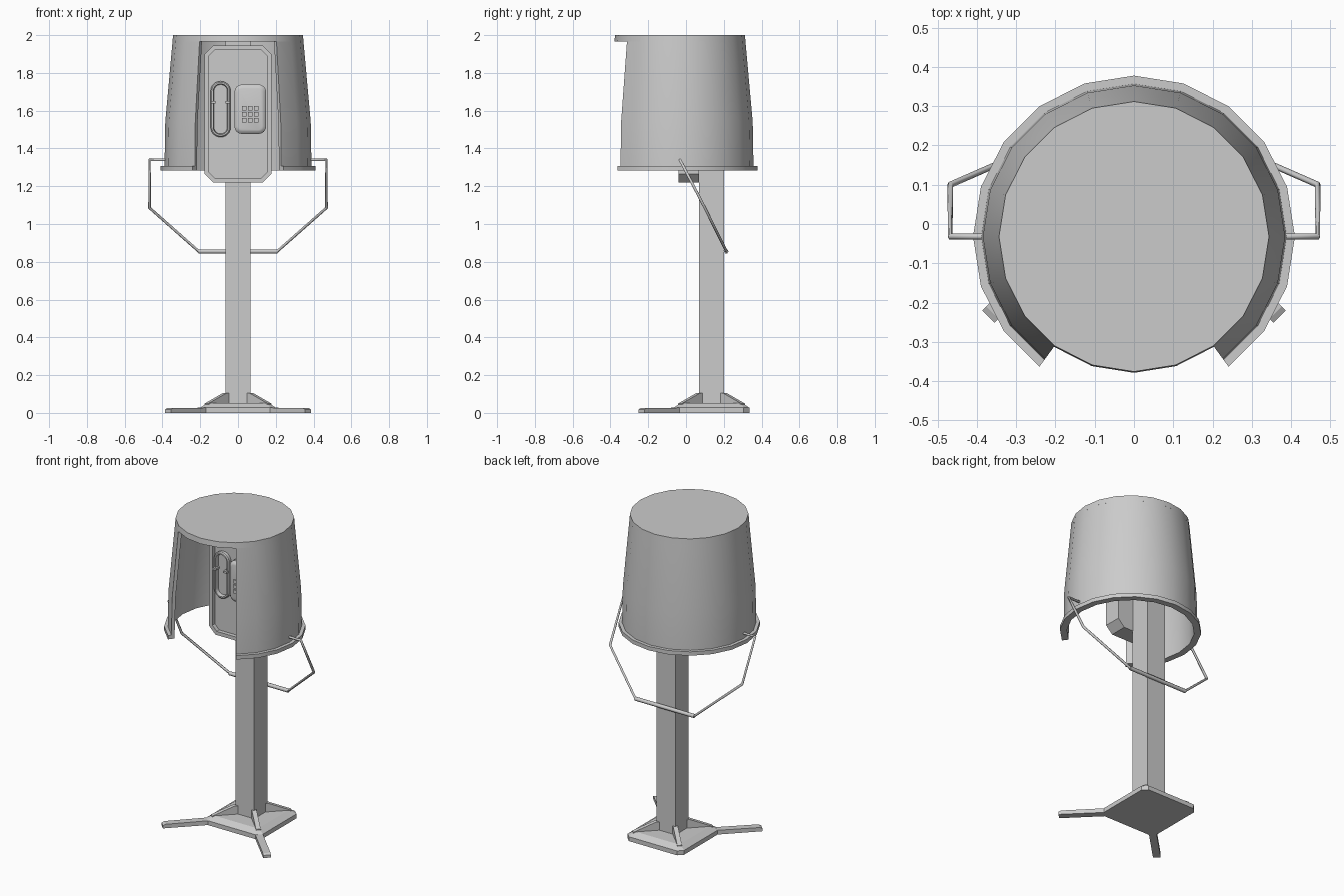
import bpy, bmesh, math
from mathutils import Vector, Matrix

if "Cube" in bpy.data.objects:
    bpy.data.objects.remove(bpy.data.objects["Cube"])

CY = -0.032          # hood axis
PY = 0.135           # pole axis


def finish(bm, name, smooth=False):
    bmesh.ops.recalc_face_normals(bm, faces=bm.faces)
    me = bpy.data.meshes.new(name)
    bm.to_mesh(me)
    bm.free()
    ob = bpy.data.objects.new(name, me)
    bpy.context.collection.objects.link(ob)
    if smooth:
        bpy.context.view_layer.objects.active = ob
        ob.select_set(True)
        bpy.ops.object.shade_smooth_by_angle(angle=math.radians(30))
        ob.select_set(False)
    return ob


def extruded(pts, vec):
    """Closed outline extruded along vec; returns bmesh and the far face."""
    bm = bmesh.new()
    f = bm.faces.new([bm.verts.new(p) for p in pts])
    r = bmesh.ops.extrude_face_region(bm, geom=[f], use_keep_orig=True)
    vs = [g for g in r['geom'] if isinstance(g, bmesh.types.BMVert)]
    far = [g for g in r['geom'] if isinstance(g, bmesh.types.BMFace)][0]
    bmesh.ops.translate(bm, verts=vs, vec=vec)
    bmesh.ops.recalc_face_normals(bm, faces=bm.faces)
    return bm, far


def rounded(cx, cz, w, h, r, n):
    """Rounded rectangle outline in x, z with n steps per corner."""
    out = []
    for k, (sx, sz) in enumerate([(1, 1), (-1, 1), (-1, -1), (1, -1)]):
        for i in range(n + 1):
            a = math.pi / 2 * (k + i / n)
            out.append((cx + sx * (w / 2 - r) + r * math.cos(a),
                        cz + sz * (h / 2 - r) + r * math.sin(a)))
    return out


def box(name, x0, x1, y0, y1, z0, z1):
    bm, _ = extruded([(x0, y0, z0), (x1, y0, z0), (x1, y1, z0), (x0, y1, z0)], (0, 0, z1 - z0))
    return finish(bm, name)


def inset(bm, face, t, dy):
    bmesh.ops.inset_region(bm, faces=[face], thickness=t)
    bmesh.ops.translate(bm, verts=face.verts, vec=(0, dy, 0))


def tube(name, pts, r, sides):
    cu = bpy.data.curves.new(name, 'CURVE')
    cu.dimensions = '3D'
    cu.bevel_depth = r
    cu.bevel_resolution = sides
    cu.use_fill_caps = True
    sp = cu.splines.new('POLY')
    sp.points.add(len(pts) - 1)
    for p, c in zip(sp.points, pts):
        p.co = (*c, 1)
    ob = bpy.data.objects.new(name, cu)
    bpy.context.collection.objects.link(ob)
    return ob


# hood wall: closed profile swept round 16 of 20 sides, open at the front
profile = [(0.345, 1.985), (0.385, 1.54), (0.389, 1.308), (0.41, 1.308), (0.41, 1.283),
           (0.37, 1.283), (0.364, 1.54), (0.323, 1.985)]
bm = bmesh.new()
rings = []
for i in range(17):
    a = math.radians(-54 + 18 * i)
    rings.append([bm.verts.new((r * math.cos(a), CY + r * math.sin(a), z)) for r, z in profile])
for a, b in zip(rings, rings[1:]):
    for j in range(len(profile)):
        k = (j + 1) % len(profile)
        bm.faces.new((a[j], a[k], b[k], b[j]))
bm.faces.new(rings[0])
bm.faces.new(rings[-1])
finish(bm, "hood_wall", True)

# hood top disc
bm = bmesh.new()
bmesh.ops.create_cone(bm, cap_ends=True, segments=20, radius1=0.347, radius2=0.344, depth=0.035,
                      matrix=Matrix.Translation((0, CY, 1.9825)) @ Matrix.Rotation(math.pi / 2, 4, 'Z'))
finish(bm, "hood_top", True)

# pole
box("pole", -0.067, 0.067, PY - 0.067, PY + 0.067, 0.03, 1.97)

# base plate with clipped corners and a sloped top edge
h, c = 0.2, 0.03
plan = [(h, -h + c), (h, h - c), (h - c, h), (-h + c, h), (-h, h - c), (-h, -h + c), (-h + c, -h), (h - c, -h)]
bm, top = extruded([(x, PY + y, 0) for x, y in plan], (0, 0, 0.028))
bmesh.ops.inset_region(bm, faces=[top], thickness=0.04)
bmesh.ops.translate(bm, verts=top.verts, vec=(0, 0, 0.024))
finish(bm, "base_plate")

# corner gussets and front feet, both along the diagonals
for sx in (1, -1):
    for sy in (1, -1):
        d = Vector((sx, sy, 0)).normalized()
        s = Vector((-d.y, d.x, 0)) * 0.014
        o = Vector((0, PY, 0))
        side = [(0.06, 0.03), (0.235, 0.03), (0.235, 0.05), (0.1, 0.105), (0.06, 0.105)]
        bm, _ = extruded([o + d * t - s + Vector((0, 0, z)) for t, z in side], s * 2)
        finish(bm, "base_gusset")
        if sy < 0:
            s *= 1.6
            foot = [(0.2, 0), (0.525, 0), (0.525, 0.017), (0.51, 0.025), (0.2, 0.028)]
            bm, _ = extruded([o + d * t - s + Vector((0, 0, z)) for t, z in foot], s * 2)
            finish(bm, "front_foot")

# panel with a recessed front
bm, front = extruded([(x, 0.07, z) for x, z in rounded(0, 1.582, 0.354, 0.725, 0.045, 1)], (0, -0.11, 0))
bmesh.ops.inset_region(bm, faces=[front], thickness=0.025)
r = bmesh.ops.extrude_face_region(bm, geom=[front])
bmesh.ops.delete(bm, geom=[front], context='FACES_ONLY')
bmesh.ops.translate(bm, verts=[v for v in r['geom'] if isinstance(v, bmesh.types.BMVert)], vec=(0, 0.025, 0))
finish(bm, "panel")

# keypad housing with a softened edge, and its keys
bm, f = extruded([(x, 0, z) for x, z in rounded(0.065, 1.608, 0.168, 0.262, 0.04, 4)], (0, -0.055, 0))
inset(bm, f, 0.012, -0.012)
inset(bm, f, 0.01, -0.003)
finish(bm, "keypad_housing", True)
for i in range(3):
    for j in range(3):
        x, z = 0.033 + 0.032 * i, 1.55 + 0.032 * j
        box("key", x - 0.012, x + 0.012, -0.078, -0.06, z - 0.012, z + 0.012)

# handset cradle: oval with a raised rim and a hollow
bm, f = extruded([(x, 0, z) for x, z in rounded(-0.092, 1.608, 0.106, 0.296, 0.052, 6)], (0, -0.035, 0))
inset(bm, f, 0.006, -0.006)
inset(bm, f, 0.008, 0)
inset(bm, f, 0.004, 0.024)
finish(bm, "handset_cradle", True)
for x in (-0.13, -0.054):
    box("cradle_hook", x - 0.012, x + 0.012, -0.055, -0.015, 1.638, 1.65)

# bucket handle and grip
half = [(0.37, -0.032, 1.34), (0.468, -0.032, 1.34), (0.468, 0.1, 1.085), (0.21, 0.213, 0.857)]
path = half + [(-x, y, z) for x, y, z in reversed(half)]
tube("handle", path, 0.008, 1)
tube("handle_grip", [(-0.21, 0.213, 0.855), (0.21, 0.213, 0.855)], 0.012, 1)
